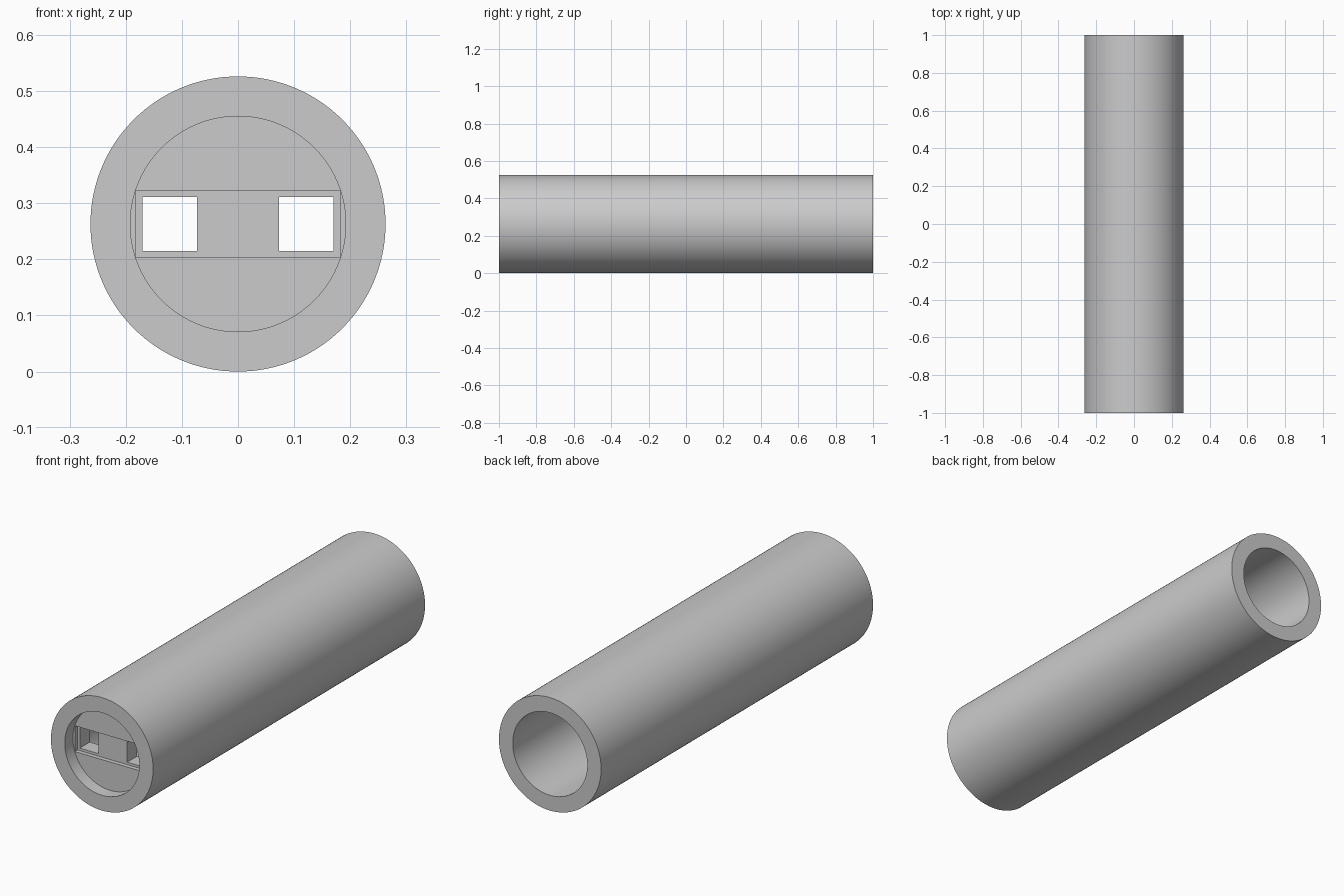
import bpy
import bmesh
from math import pi, radians, cos, sin

cube = bpy.data.objects.get("Cube")
if cube:
    bpy.data.objects.remove(cube, do_unlink=True)

OUTER, BORE, HALF = 0.263, 0.192, 1.0
AXIS_Z = OUTER
SIDES = 128
PLATE_FRONT, POCKET_FLOOR, PLATE_BACK = -0.94, -0.92, -0.846

grey = bpy.data.materials.new("light grey")
grey.use_nodes = True
colour = (0.6, 0.6, 0.6, 1)
grey.diffuse_color = colour
grey.node_tree.nodes["Principled BSDF"].inputs["Base Color"].default_value = colour


def lathe(name, profile):
    """Revolve a closed (radius, y) profile around the lengthwise axis."""
    bm = bmesh.new()
    rings = []
    for i in range(SIDES):
        a = 2 * pi * i / SIDES
        rings.append([bm.verts.new((r * cos(a), y, AXIS_Z + r * sin(a))) for r, y in profile])
    n = len(profile)
    for i in range(SIDES):
        a, b = rings[i], rings[(i + 1) % SIDES]
        for j in range(n):
            k = (j + 1) % n
            bm.faces.new((a[j], a[k], b[k], b[j]))
    bmesh.ops.recalc_face_normals(bm, faces=bm.faces)
    mesh = bpy.data.meshes.new(name)
    bm.to_mesh(mesh)
    bm.free()
    obj = bpy.data.objects.new(name, mesh)
    bpy.context.collection.objects.link(obj)
    return obj


def cut_box(target, x, z, y0, y1, width, height):
    """Cut a box out of the target and discard the cutter."""
    bpy.ops.mesh.primitive_cube_add(size=1, location=(x, (y0 + y1) / 2, z))
    cutter = bpy.context.object
    cutter.scale = (width, y1 - y0, height)
    cutter.hide_render = True
    mod = target.modifiers.new("cut", "BOOLEAN")
    mod.operation = "DIFFERENCE"
    mod.solver = "EXACT"
    mod.object = cutter
    bpy.context.view_layer.objects.active = target
    bpy.ops.object.modifier_apply(modifier=mod.name)
    bpy.data.objects.remove(cutter, do_unlink=True)


def finish(obj):
    obj.data.materials.clear()
    obj.data.materials.append(grey)
    bpy.ops.object.select_all(action="DESELECT")
    obj.select_set(True)
    bpy.context.view_layer.objects.active = obj
    bpy.ops.object.shade_smooth_by_angle(angle=radians(30))


# Hollow outer tube
tube = lathe("tube", [(OUTER, -HALF), (OUTER, HALF), (BORE, HALF), (BORE, -HALF)])
finish(tube)

# Recessed socket plate closing the front of the bore
bpy.ops.mesh.primitive_cylinder_add(
    vertices=SIDES, radius=BORE, depth=PLATE_BACK - PLATE_FRONT,
    location=(0, (PLATE_FRONT + PLATE_BACK) / 2, AXIS_Z), rotation=(pi / 2, 0, 0))
plate = bpy.context.object
plate.name = "socket_plate"

# Shallow rectangular pocket, then two square through holes
cut_box(plate, 0, AXIS_Z, PLATE_FRONT - 0.05, POCKET_FLOOR, 0.365, 0.12)
for side in (-1, 1):
    cut_box(plate, side * 0.122, AXIS_Z, PLATE_FRONT - 0.05, PLATE_BACK + 0.05, 0.097, 0.097)
finish(plate)
